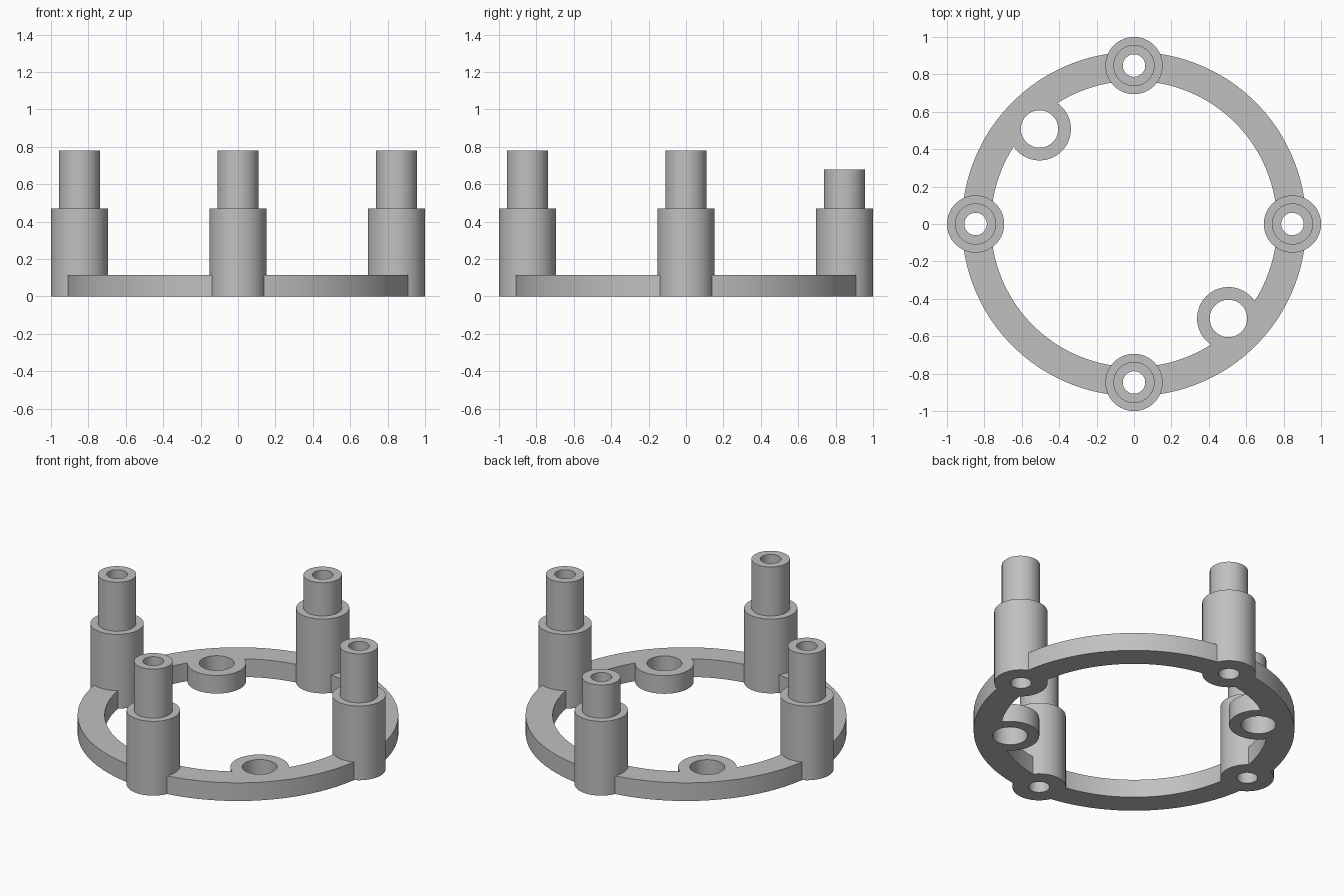
import bpy
import bmesh
import math

cube = bpy.data.objects.get("Cube")
if cube:
    bpy.data.objects.remove(cube, do_unlink=True)

RING_H = 0.115
POST_R = 0.847

grey = bpy.data.materials.new("plain grey")
grey.use_nodes = True
colour = (0.53, 0.53, 0.53, 1)
grey.diffuse_color = colour
grey.node_tree.nodes["Principled BSDF"].inputs["Base Color"].default_value = colour


def lathe(name, profile, centre=(0, 0), sides=64):
    """Revolve a closed (radius, z) profile around a vertical axis."""
    bm = bmesh.new()
    rings = []
    for i in range(sides):
        a = 2 * math.pi * i / sides
        rings.append([bm.verts.new((centre[0] + r * math.cos(a), centre[1] + r * math.sin(a), z))
                      for r, z in profile])
    n = len(profile)
    for i in range(sides):
        p, q = rings[i], rings[(i + 1) % sides]
        for j in range(n - 1):
            bm.faces.new((p[j], q[j], q[j + 1], p[j + 1]))
    # close the two ends of the profile with flat caps
    bm.faces.new([r[0] for r in reversed(rings)])
    bm.faces.new([r[-1] for r in rings])
    bmesh.ops.recalc_face_normals(bm, faces=bm.faces)
    mesh = bpy.data.meshes.new(name)
    bm.to_mesh(mesh)
    bm.free()
    mesh.materials.append(grey)
    obj = bpy.data.objects.new(name, mesh)
    bpy.context.collection.objects.link(obj)
    return obj


def cylinder(name, radius, z0, z1, centre=(0, 0), sides=64):
    return lathe(name, [(radius, z0), (radius, z1)], centre, sides)


def combine(target, tool, operation):
    """Apply an exact boolean and discard the helper."""
    tool.hide_render = True
    mod = target.modifiers.new(operation, 'BOOLEAN')
    mod.operation = operation
    mod.solver = 'EXACT'
    mod.object = tool
    bpy.context.view_layer.objects.active = target
    bpy.ops.object.modifier_apply(modifier=mod.name)
    bpy.data.objects.remove(tool, do_unlink=True)


# Flat base ring
body = cylinder("standoff_ring", 0.92, 0, RING_H, sides=144)
combine(body, cylinder("ring_opening", 0.765, -0.1, 0.3, sides=144), 'DIFFERENCE')

# Two screw bosses on the inside of the ring
bosses = [(-0.505, 0.508), (0.505, -0.505)]
for c in bosses:
    combine(body, cylinder("screw_boss", 0.168, 0, RING_H, c), 'UNION')

# Four stepped posts, the back one shorter
posts = [((POST_R, 0), 0.78), ((-POST_R, 0), 0.78),
         ((0, -POST_R), 0.78), ((0, POST_R), 0.68)]
for c, top in posts:
    profile = [(0.153, 0), (0.153, 0.47), (0.11, 0.47), (0.11, top)]
    combine(body, lathe("stepped_post", profile, c), 'UNION')

# Through holes
for c in bosses:
    combine(body, cylinder("boss_hole", 0.1, -0.1, 0.3, c), 'DIFFERENCE')
for c, top in posts:
    combine(body, cylinder("post_bore", 0.06, -0.1, 1, c), 'DIFFERENCE')

# Smooth walls with crisp edges
bpy.ops.object.select_all(action='DESELECT')
body.select_set(True)
bpy.context.view_layer.objects.active = body
bpy.ops.object.shade_smooth_by_angle(angle=math.radians(30))
